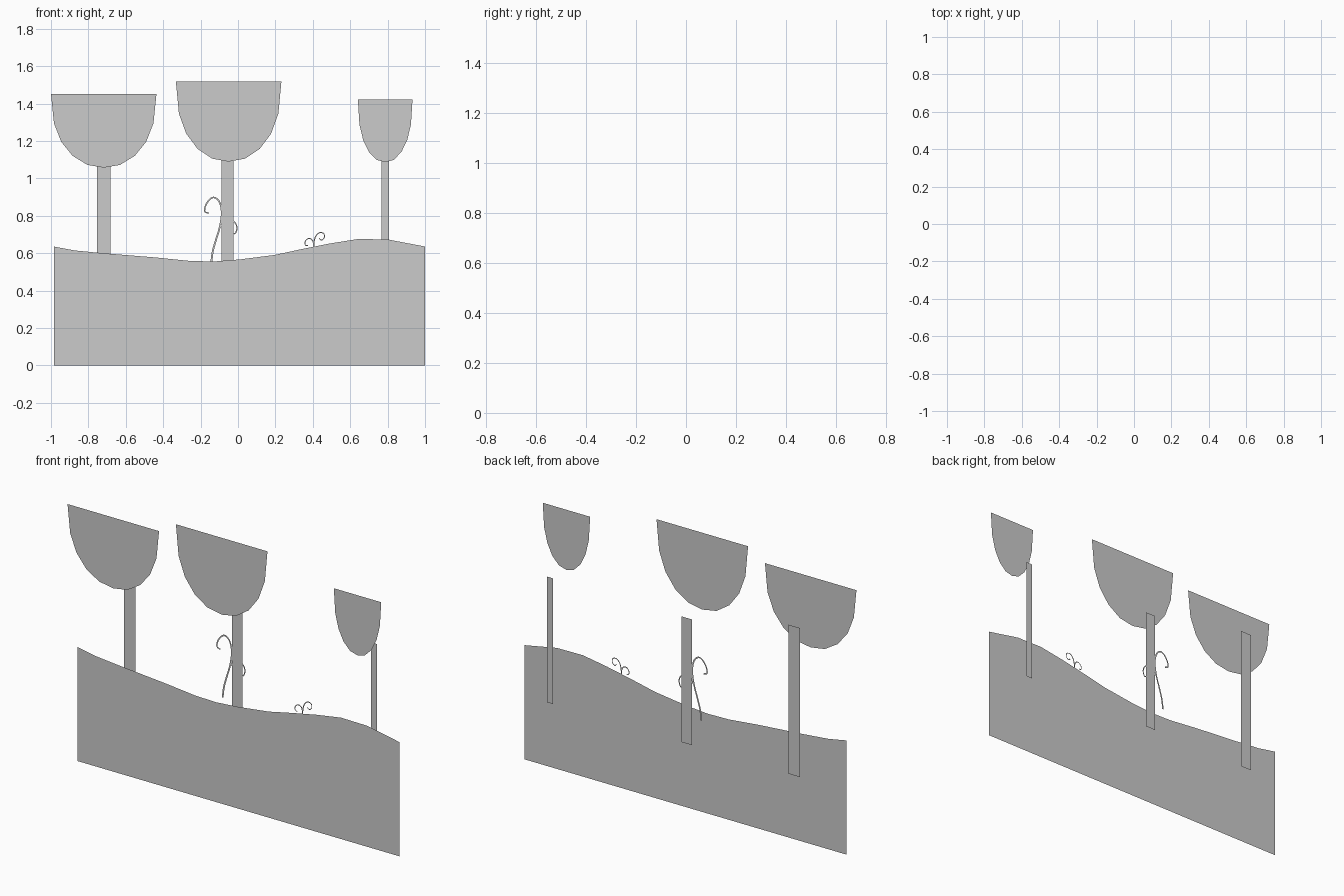
import bpy
from mathutils import Vector

if "Cube" in bpy.data.objects:
    bpy.data.objects.remove(bpy.data.objects["Cube"])

GROUND_Y, CROWN_Y, TRUNK_Y = -0.007, -0.072, 0.072


def flat(name, faces, y, verts):
    """Flat sheet in the xz plane at depth y."""
    me = bpy.data.meshes.new(name)
    me.from_pydata([(x, y, z) for x, z in verts], [], faces)
    ob = bpy.data.objects.new(name, me)
    bpy.context.collection.objects.link(ob)
    return ob


def polygon(name, y, verts):
    return flat(name, [list(range(len(verts)))], y, verts)


def tendril(name, y, points, w0, w1, steps=4):
    """Tapered flat ribbon along a smooth path."""
    p = [Vector(q) for q in points]
    p = [2 * p[0] - p[1]] + p + [2 * p[-1] - p[-2]]
    path = []
    for i in range(1, len(p) - 2):
        a, b, c, d = p[i - 1:i + 3]
        for k in range(steps):
            t = k / steps
            path.append(0.5 * (2 * b + (c - a) * t + (2 * a - 5 * b + 4 * c - d) * t ** 2
                               + (3 * b - a - 3 * c + d) * t ** 3))
    path.append(p[-2])
    n = len(path)
    verts = []
    for i, q in enumerate(path):
        tan = (path[min(i + 1, n - 1)] - path[max(i - 1, 0)]).normalized()
        off = Vector((-tan.y, tan.x)) * (w0 + (w1 - w0) * i / (n - 1)) / 2
        verts += [q + off, q - off]
    faces = [(2 * i, 2 * i + 1, 2 * i + 3, 2 * i + 2) for i in range(n - 1)]
    return flat(name, faces, y, verts)


# Rolling ground
hill = [(1.0, .636), (.8, .674), (.64, .676), (.49, .652), (.33, .62), (.196, .591),
        (.01, .567), (-.13, .556), (-.258, .559), (-.445, .578), (-.718, .6),
        (-.873, .615), (-.985, .636)]
polygon("ground", GROUND_Y, [(-.985, 0), (1.0, 0)] + hill)

# Trees: crown centre, half width, top, bottom; trunk left, right, top
bowl = [(1, 0), (.943, .4), (.805, .65), (.59, .84), (.31, .963)]
trees = {
    "left": (-.718, .282, 1.452, 1.058, -.753, -.683, 1.23),
    "middle": (-.05, .282, 1.518, 1.09, -.087, -.023, 1.10),
    "right": (.787, .146, 1.422, 1.087, .768, .806, 1.10),
}
for name, (cx, hw, top, bot, x0, x1, tt) in trees.items():
    h = top - bot
    left = [(cx - hw * u, top - h * v) for u, v in bowl]
    right = [(cx + hw * u, top - h * v) for u, v in reversed(bowl)]
    polygon(name + "_crown", CROWN_Y, left + [(cx, bot)] + right)
    polygon(name + "_trunk", TRUNK_Y, [(x0, .40), (x1, .40), (x1, tt), (x0, tt)])

# Tall curling vine beside the middle trunk, with a small side curl
VINE_Y = TRUNK_Y - .003
tendril("tall_vine", VINE_Y,
        [(-.143, .55), (-.135, .61), (-.119, .668), (-.098, .738), (-.087, .813),
         (-.098, .872), (-.125, .898), (-.151, .888), (-.173, .856), (-.178, .824),
         (-.157, .814)], .010, .007)
tendril("vine_side_curl", VINE_Y,
        [(-.098, .738), (-.07, .765), (-.035, .776), (-.012, .758), (-.006, .73),
         (-.016, .705), (-.032, .712)], .008, .006)

# Small sprout with two curls on the slope
tendril("sprout_left_curl", GROUND_Y - .003,
        [(.405, .628), (.402, .66), (.39, .677), (.372, .677), (.358, .66),
         (.361, .643), (.374, .641)], .006, .004)
tendril("sprout_right_curl", GROUND_Y - .003,
        [(.405, .628), (.408, .668), (.42, .698), (.44, .711), (.459, .704),
         (.461, .683), (.446, .67), (.435, .68)], .006, .004)
